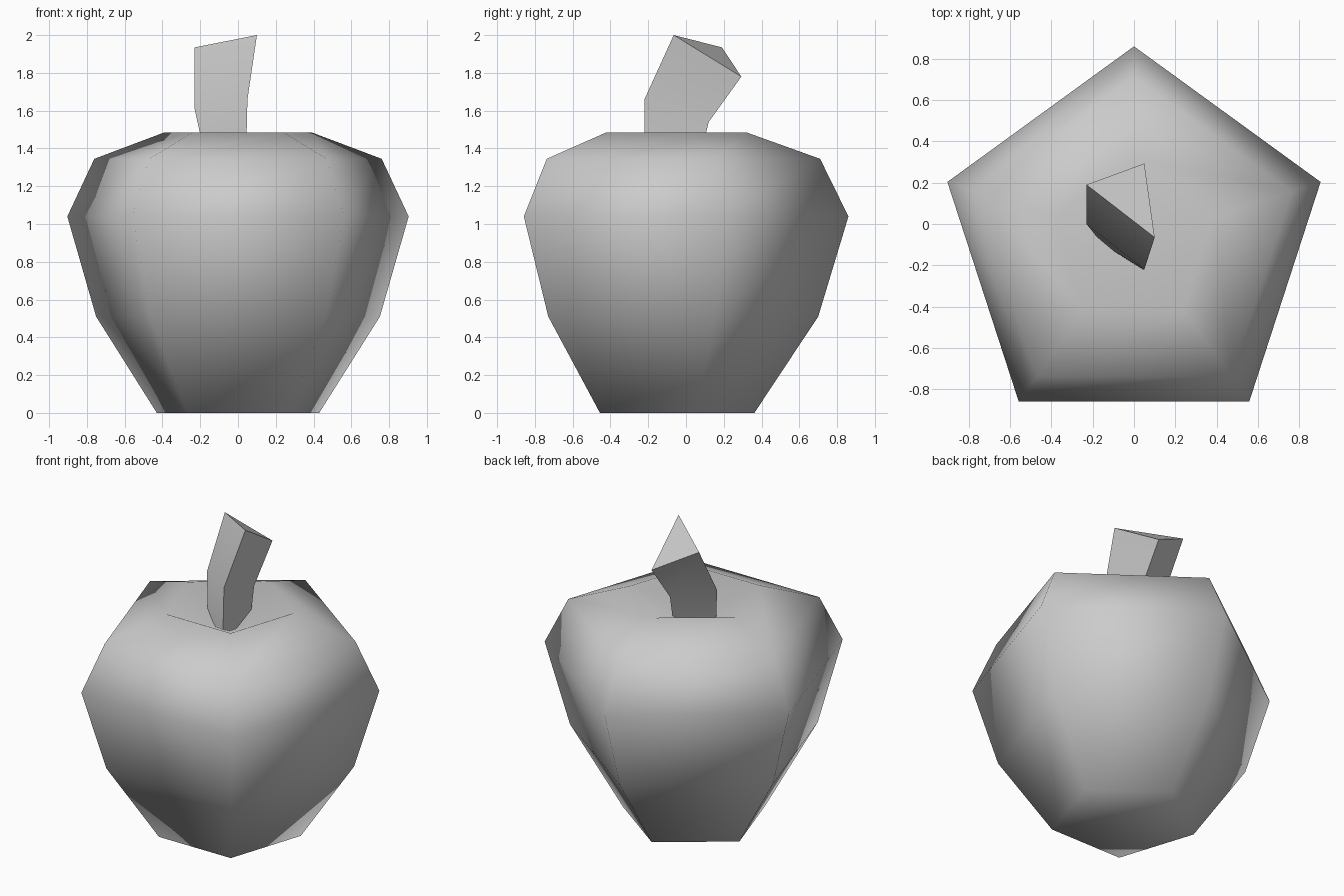
import bpy, bmesh, math
from mathutils import Vector

cube = bpy.data.objects.get("Cube")
if cube:
    bpy.data.objects.remove(cube, do_unlink=True)

# One grey for the whole model
grey = bpy.data.materials.new("plain_grey")
grey.use_nodes = True
colour = (0.6, 0.6, 0.6, 1.0)
grey.diffuse_color = colour
grey.node_tree.nodes["Principled BSDF"].inputs["Base Color"].default_value = colour


def loft(name, rings, top_point=None):
    """Skin a stack of rings; close the base flat and the top flat or to a point."""
    bm = bmesh.new()
    loops = [[bm.verts.new(p) for p in ring] for ring in rings]
    n = len(loops[0])
    for low, high in zip(loops, loops[1:]):
        for i in range(n):
            j = (i + 1) % n
            bm.faces.new((low[i], low[j], high[j], high[i]))
    bm.faces.new(loops[0][::-1])
    if top_point is None:
        bm.faces.new(loops[-1])
    else:
        tip = bm.verts.new(top_point)
        for i in range(n):
            bm.faces.new((loops[-1][i], loops[-1][(i + 1) % n], tip))
    bmesh.ops.recalc_face_normals(bm, faces=bm.faces)
    mesh = bpy.data.meshes.new(name)
    bm.to_mesh(mesh)
    bm.free()
    mesh.materials.append(grey)
    obj = bpy.data.objects.new(name, mesh)
    bpy.context.collection.objects.link(obj)
    return obj


CENTRE_Y = -0.09


def pentagon(radius, z):
    angles = [math.radians(90 + 72 * i) for i in range(5)]
    return [Vector((radius * math.cos(a), CENTRE_Y + radius * math.sin(a), z)) for a in angles]


# Fruit body: five-sided, with a dimple sunk into the top
profile = [(0.452, 0), (0.79, 0.51), (0.95, 1.04), (0.80, 1.345), (0.41, 1.485)]
body = loft("fruit_body", [pentagon(r, z) for r, z in profile], (0, CENTRE_Y, 1.31))
body.data.shade_smooth()

# Stem: bent three-sided prism rising from the dimple
stem = loft("stem", [
    [(0.04, -0.22, 1.25), (0.045, 0.05, 1.25), (-0.15, -0.10, 1.25)],
    [(0.05, -0.22, 1.66), (0.035, 0.12, 1.54), (-0.23, 0.0, 1.61)],
    [(0.10, -0.065, 2.0), (0.05, 0.293, 1.78), (-0.23, 0.19, 1.935)],
])
bpy.ops.object.select_all(action='DESELECT')
stem.select_set(True)
bpy.context.view_layer.objects.active = stem
bpy.ops.object.shade_smooth_by_angle(angle=math.radians(40))
